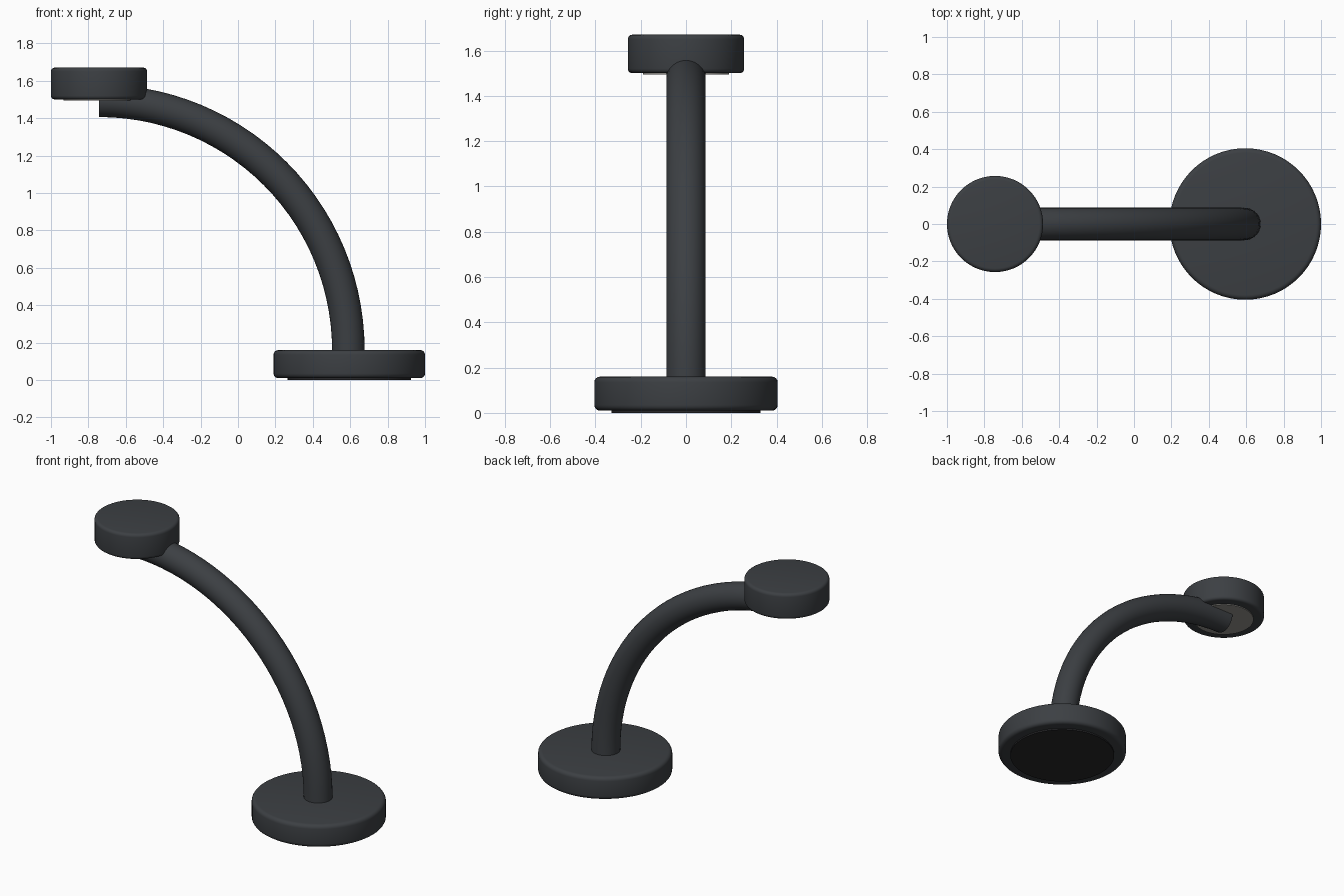
import bpy, bmesh
from math import pi, radians
from mathutils import Matrix, Vector

if "Cube" in bpy.data.objects:
    bpy.data.objects.remove(bpy.data.objects["Cube"])

BASE_X, HEAD_X = 0.595, -0.743
BASE_TOP, ARM_R = 0.16, 0.087
BEND = BASE_X - HEAD_X - 0.005      # radius of the quarter-circle arm


def material(name, rgb):
    mat = bpy.data.materials.new(name)
    mat.diffuse_color = (*rgb, 1)
    mat.use_nodes = True
    mat.node_tree.nodes["Principled BSDF"].inputs["Base Color"].default_value = mat.diffuse_color
    return mat


def finish(name, bm, mat, bevel=0):
    mesh = bpy.data.meshes.new(name)
    bmesh.ops.recalc_face_normals(bm, faces=bm.faces)
    bm.to_mesh(mesh)
    bm.free()
    obj = bpy.data.objects.new(name, mesh)
    bpy.context.collection.objects.link(obj)
    mesh.materials.append(mat)
    bpy.ops.object.select_all(action='DESELECT')
    obj.select_set(True)
    bpy.context.view_layer.objects.active = obj
    if bevel:
        mod = obj.modifiers.new("rounded_rim", 'BEVEL')
        mod.width, mod.segments = bevel, 4
        mod.limit_method, mod.angle_limit = 'ANGLE', radians(40)
        bpy.ops.object.modifier_apply(modifier=mod.name)
    bpy.ops.object.shade_smooth_by_angle(angle=radians(35))
    return obj


def disc(name, x, radius, z0, z1, mat, bevel=0):
    bm = bmesh.new()
    bmesh.ops.create_cone(bm, cap_ends=True, segments=64, radius1=radius, radius2=radius,
                          depth=z1 - z0, matrix=Matrix.Translation((x, 0, (z0 + z1) / 2)))
    return finish(name, bm, mat, bevel)


body = material("dark_metal", (0.045, 0.05, 0.056))
rubber = material("rubber", (0.02, 0.02, 0.022))
diffuser = material("diffuser", (0.3, 0.29, 0.27))

# Weighted base with a foot pad
disc("base", BASE_X, 0.405, 0.01, BASE_TOP, body, 0.025)
disc("foot_pad", BASE_X, 0.33, 0.0, 0.02, rubber)

# Lamp head with a light panel underneath
disc("lamp_head", HEAD_X, 0.257, 1.5, 1.67, body, 0.02)
disc("light_panel", HEAD_X, 0.19, 1.494, 1.51, diffuser)

# Arm: a circle swept through a quarter turn, closed at both ends
bm = bmesh.new()
ring = bmesh.ops.create_circle(bm, cap_ends=True, segments=32, radius=ARM_R,
                               matrix=Matrix.Translation((HEAD_X + BEND, 0, BASE_TOP)))
start_cap = bm.faces[:]
edges = start_cap[0].edges[:]
swept = bmesh.ops.spin(bm, geom=edges, cent=Vector((HEAD_X, 0, BASE_TOP)),
                       axis=(0, -1, 0), angle=pi / 2, steps=28)
bmesh.ops.contextual_create(bm, geom=[g for g in swept["geom_last"]
                                      if isinstance(g, bmesh.types.BMEdge)])
finish("arm", bm, body)
